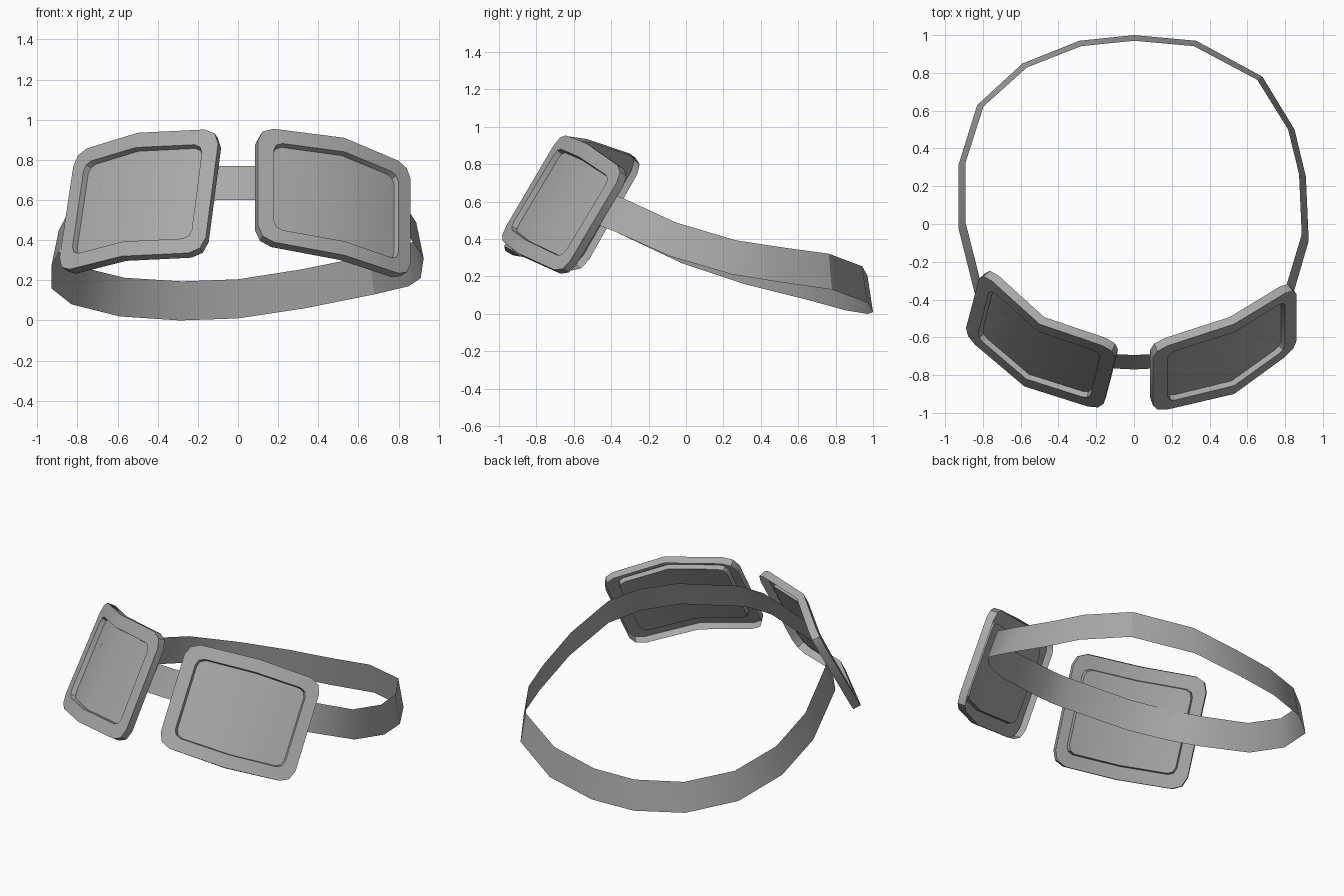
import bpy
import bmesh
import math
from mathutils import Vector

if "Cube" in bpy.data.objects:
    bpy.data.objects.remove(bpy.data.objects["Cube"], do_unlink=True)

GREY = (0.4, 0.4, 0.4, 1)
steel = bpy.data.materials.new("plain_grey")
steel.use_nodes = True
steel.diffuse_color = GREY
steel.node_tree.nodes["Principled BSDF"].inputs["Base Color"].default_value = GREY


def finish(bm, name):
    mesh = bpy.data.meshes.new(name)
    bm.normal_update()
    bm.to_mesh(mesh)
    bm.free()
    mesh.materials.append(steel)
    obj = bpy.data.objects.new(name, mesh)
    bpy.context.collection.objects.link(obj)
    bpy.ops.object.select_all(action='DESELECT')
    obj.select_set(True)
    bpy.context.view_layer.objects.active = obj
    bpy.ops.object.shade_smooth_by_angle(angle=math.radians(30))
    return obj


def bridge(bm, lower, upper):
    count = len(lower)
    for i in range(count):
        j = (i + 1) % count
        bm.faces.new((lower[i], lower[j], upper[j], upper[i]))


# Strap: lower edge running round from the front, upper edge leaning inward
front = [(0.1, -0.765, 0.6), (0.5, -0.66, 0.55), (0.71, -0.53, 0.5), (0.84, -0.38, 0.44)]
left_side = [(0.925, -0.09, 0.31), (0.91, 0.25, 0.21), (0.85, 0.5, 0.17),
             (0.68, 0.78, 0.13), (0.33, 0.97, 0.06)]
right_side = [(0, 1, 0.01), (-0.29, 0.97, 0), (-0.59, 0.85, 0.02), (-0.83, 0.63, 0.08),
              (-0.93, 0.31, 0.16), (-0.93, -0.02, 0.27)]
mirrored = [(-x, y, z) for x, y, z in reversed(front)]
path = [(0, -0.77, 0.6)] + front + left_side + right_side + mirrored

bm = bmesh.new()
low = [bm.verts.new(p) for p in path]
high = [bm.verts.new((x * 0.96, y + 0.03 - 0.06 * y, z + 0.18 + 0.015 * y)) for x, y, z in path]
bridge(bm, low, high)
finish(bm, "strap")


# Plates: an open-backed bent shell with rounded corners and a sunken panel
def outline(margin, radius, width=0.87, height=0.67):
    """Rounded rectangle in unit coordinates, with a point at each bend."""
    a, b = margin / width, margin / height
    ra, rb = radius / width, radius / height
    k = 0.3
    corner = [(0, 1), (k, k), (1, 0)]
    pts = [(0.5, b)]
    pts += [(1 - a - ra * v, b + rb * u) for u, v in corner]
    pts += [(1 - a - ra * u, 1 - b - rb * v) for u, v in corner]
    pts += [(0.5, 1 - b)]
    pts += [(a + ra * v, 1 - b - rb * u) for u, v in corner]
    pts += [(a + ra * u, b + rb * v) for u, v in corner]
    return pts


def plate(name, bottom, top):
    bottom, top = [[Vector(p) for p in row] for row in (bottom, top)]

    def along(row, s):
        return row[0].lerp(row[1], s * 2) if s < 0.5 else row[1].lerp(row[2], s * 2 - 1)

    def surface(s, t):
        return along(bottom, s).lerp(along(top, s), t)

    def placed(s, t, depth):
        h = 0.01
        across = surface(s + h, t) - surface(s - h, t)
        rise = surface(s, t + h) - surface(s, t - h)
        return surface(s, t) - across.cross(rise).normalized() * depth

    bm = bmesh.new()

    def ring(margin, radius, depth):
        return [bm.verts.new(placed(s, t, depth)) for s, t in outline(margin, radius)]

    loops = [ring(0, 0.08, 0.05), ring(0, 0.08, 0), ring(0.08, 0.045, 0), ring(0.085, 0.045, 0.03)]
    for outer, inner in zip(loops, loops[1:]):
        bridge(bm, outer, inner)
    floor = loops[-1]
    half = len(floor) // 2
    bm.faces.new(floor[:half + 1])
    bm.faces.new(floor[half:] + floor[:1])
    finish(bm, name)


plate("left_plate",
      [(0.1, -1, 0.405), (0.53, -0.9, 0.325), (0.86, -0.66, 0.215)],
      [(0.1, -0.67, 0.965), (0.53, -0.53, 0.91), (0.86, -0.33, 0.77)])
plate("right_plate",
      [(-0.9, -0.59, 0.24), (-0.58, -0.86, 0.32), (-0.17, -0.99, 0.34)],
      [(-0.81, -0.25, 0.84), (-0.5, -0.53, 0.935), (-0.09, -0.67, 0.955)])
